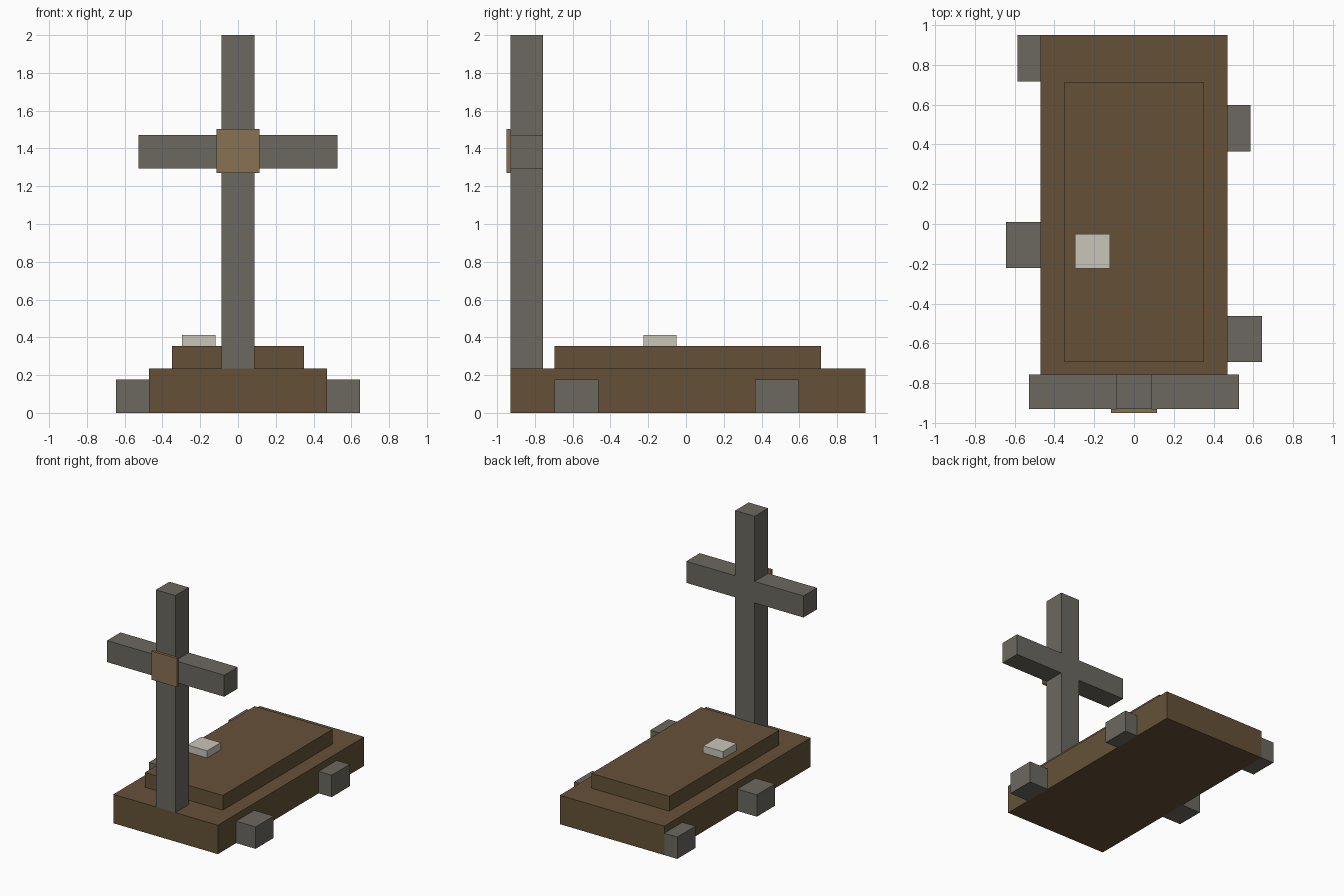
import bpy
import bmesh
from mathutils import Vector

cube = bpy.data.objects.get("Cube")
if cube:
    bpy.data.objects.remove(cube, do_unlink=True)


def material(name, rgb):
    mat = bpy.data.materials.new(name)
    mat.use_nodes = True
    color = (*rgb, 1.0)
    mat.diffuse_color = color
    mat.node_tree.nodes["Principled BSDF"].inputs["Base Color"].default_value = color
    return mat


earth = material("brown earth", (0.13, 0.083, 0.039))
stone = material("grey stone", (0.147, 0.138, 0.114))
tan = material("tan wood", (0.242, 0.165, 0.084))
pale = material("pale stone", (0.578, 0.558, 0.485))


def box(name, low, high, mat):
    """Flat-faced box between two opposite corners."""
    low, high = Vector(low), Vector(high)
    size, centre = high - low, (low + high) / 2
    bm = bmesh.new()
    bmesh.ops.create_cube(bm, size=1)
    bmesh.ops.scale(bm, vec=size, verts=bm.verts)
    mesh = bpy.data.meshes.new(name)
    bm.to_mesh(mesh)
    bm.free()
    mesh.materials.append(mat)
    obj = bpy.data.objects.new(name, mesh)
    obj.location = centre
    bpy.context.collection.objects.link(obj)
    return obj


# Two-tier grave mound
half, ground_top, mound_top = 0.47, 0.235, 0.355
box("mound_base", (-half, -0.93, 0), (half, 0.95, ground_top), earth)
box("mound_top", (-0.35, -0.695, ground_top), (0.35, 0.715, mound_top), earth)

# Cross: post, mirrored arms and the plate over the joint
front, back, post = -0.93, -0.757, 0.0875
box("cross_post", (-post, front, ground_top), (post, back, 2), stone)
for side, label in ((1, "left"), (-1, "right")):
    x0, x1 = sorted((side * post, side * 0.527))
    box(f"cross_arm_{label}", (x0, front, 1.295), (x1, back, 1.47), stone)
box("cross_plate", (-0.115, -0.95, 1.27), (0.115, front, 1.503), tan)

# Border stones: side, outer distance and front edge
stones = ((1, 0.645, -0.695), (1, 0.587, 0.365), (-1, 0.645, -0.222), (-1, 0.587, 0.717))
for number, (side, reach, y) in enumerate(stones, 1):
    x0, x1 = sorted((side * half, side * reach))
    box(f"border_stone_{number}", (x0, y, 0), (x1, y + 0.233, 0.178), stone)

# Small tablet lying on the mound
box("tablet", (-0.297, -0.225, mound_top), (-0.12, -0.05, 0.413), pale)
